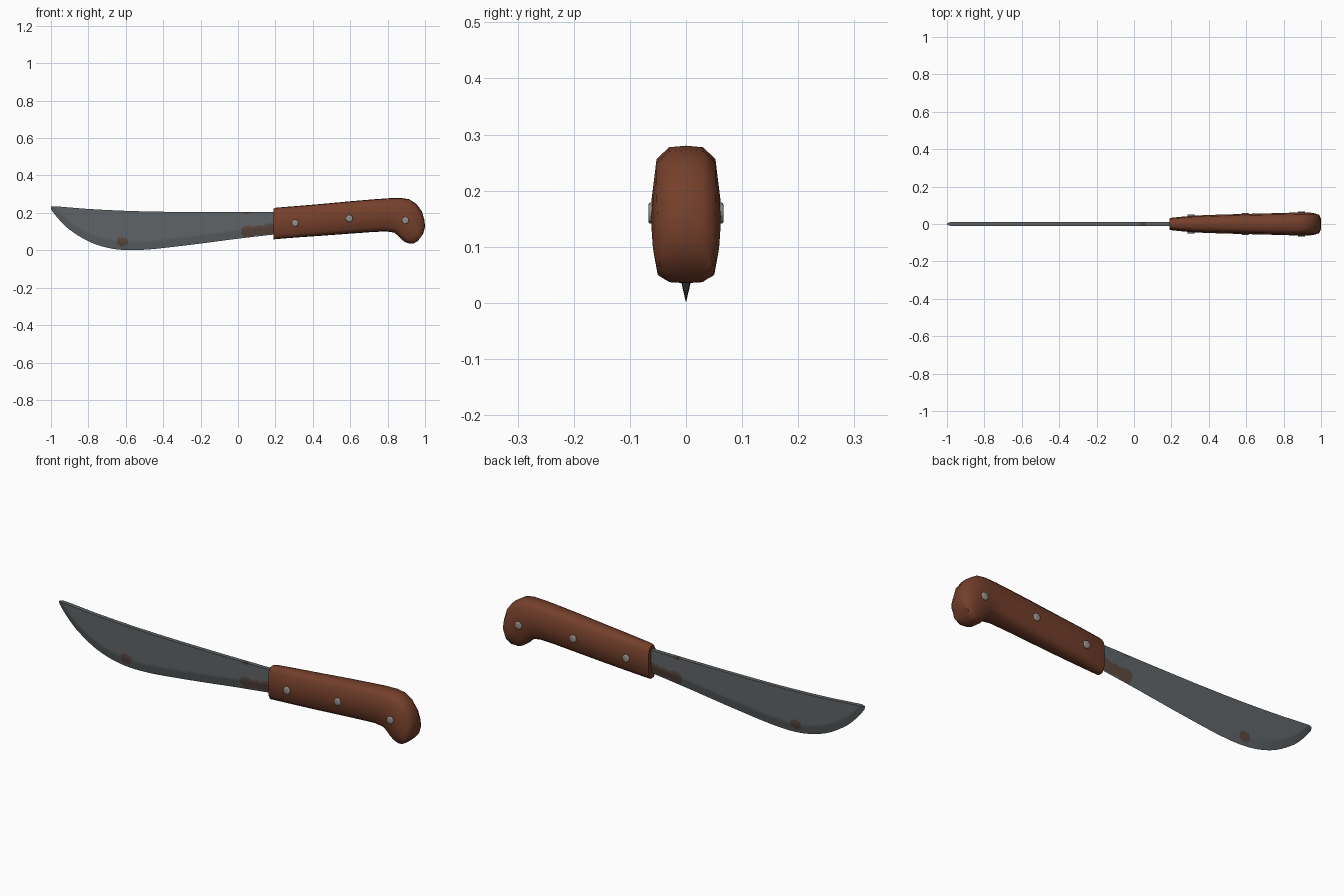
import bpy, bmesh, math
from mathutils import Matrix

if "Cube" in bpy.data.objects:
    bpy.data.objects.remove(bpy.data.objects["Cube"])


def material(name, rgb):
    m = bpy.data.materials.new(name)
    m.diffuse_color = (*rgb, 1)
    m.use_nodes = True
    m.node_tree.nodes["Principled BSDF"].inputs["Base Color"].default_value = m.diffuse_color
    return m


STEEL = material("dark steel", (0.115, 0.127, 0.135))
RUST = material("rust", (0.105, 0.066, 0.050))
WOOD = material("red brown wood", (0.175, 0.050, 0.024))
RIVET = material("rivet metal", (0.30, 0.27, 0.24))


def finish(bm, name, mats, angle):
    bmesh.ops.remove_doubles(bm, verts=bm.verts, dist=1e-5)
    bmesh.ops.recalc_face_normals(bm, faces=bm.faces)
    me = bpy.data.meshes.new(name)
    bm.to_mesh(me)
    bm.free()
    for m in mats:
        me.materials.append(m)
    ob = bpy.data.objects.new(name, me)
    bpy.context.collection.objects.link(ob)
    bpy.context.view_layer.objects.active = ob
    ob.select_set(True)
    bpy.ops.object.shade_smooth_by_angle(angle=math.radians(angle))
    ob.select_set(False)
    return ob


def curve_at(pts, x):
    """Smooth height of a profile at x (cubic Hermite through the points)."""
    n = len(pts)
    i = max(k for k in range(n - 1) if pts[k][0] <= x + 1e-9)

    def slope(k):
        a, b = pts[max(k - 1, 0)], pts[min(k + 1, n - 1)]
        return (b[1] - a[1]) / (b[0] - a[0])
    (x0, z0), (x1, z1) = pts[i], pts[i + 1]
    h = x1 - x0
    t = (x - x0) / h
    return ((2*t**3 - 3*t*t + 1) * z0 + (t**3 - 2*t*t + t) * h * slope(i)
            + (3*t*t - 2*t**3) * z1 + (t**3 - t*t) * h * slope(i + 1))


# Blade: spine and cutting edge profiles, wedge-shaped cross-section
SPINE = [(-1, .233), (-.98, .235), (-.8, .221), (-.6, .211), (-.4, .206), (-.1, .204), (.24, .205)]
EDGE = [(-1, .219), (-.985, .198), (-.95, .157), (-.9, .110), (-.8, .048), (-.7, .014), (-.6, .001),
        (-.5, .003), (-.4, .012), (-.2, .036), (0, .062), (.24, .090)]
SPOTS = [(-.62, .045, .030, .026), (.055, .100, .038, .034), (.12, .108, .06, .025),
         (.18, .115, .05, .030), (.045, .202, .016, .010)]
COLS, ROWS = 190, 26
bm = bmesh.new()
rings = []
for c in range(COLS + 1):
    x = -1 + 1.24 * c / COLS
    lo, hi = curve_at(EDGE, x), curve_at(SPINE, x)
    sides = []
    for s in (-1, 1):
        side = []
        for r in range(ROWS + 1):
            d = (hi - lo) * r / ROWS
            half = 0.0105 * min(1, d / 0.045)
            side.append(bm.verts.new((x, s * half, lo + d)))
        sides.append(side)
    rings.append(sides[0] + sides[1][::-1])
for a, b in zip(rings, rings[1:]):
    for k in range(len(a)):
        j = (k + 1) % len(a)
        if k < len(a) - 1:
            bm.faces.new((a[k], a[j], b[j], b[k]))
bm.faces.new(rings[0])
bm.faces.new(rings[-1])
# rust spots on both sides of the blade
for f in bm.faces:
    p = f.calc_center_median()
    if any(((p.x - x) / rx) ** 2 + ((p.z - z) / rz) ** 2 < 1 for x, z, rx, rz in SPOTS):
        f.material_index = 1
finish(bm, "blade", [STEEL, RUST], 35)

# Handle: twelve-sided sections (top x, top z, bottom x, bottom z, half width),
# fanning round the hooked pommel
SECTIONS = [(.19, .223, .19, .058, .030), (.205, .228, .205, .060, .034), (.32, .237, .32, .069, .045),
            (.45, .248, .45, .078, .050), (.6, .262, .6, .089, .054), (.72, .272, .71, .097, .057),
            (.80, .278, .79, .101, .059), (.87, .280, .835, .095, .061), (.915, .273, .855, .078, .062),
            (.955, .247, .872, .060, .062), (.983, .208, .893, .044, .061), (.997, .160, .918, .035, .059),
            (1.0, .125, .938, .036, .055), (.99, .088, .962, .050, .048)]
HALF = [(0, 1), (.5, .985), (.86, .87), (1, .5), (.86, .13), (.5, .015), (0, 0)]
SHAPE = HALF + [(-y, t) for y, t in HALF[-2:0:-1]]
bm = bmesh.new()
rings = []
for tx, tz, bx, bz, w in SECTIONS:
    rings.append([bm.verts.new((bx + (tx - bx) * t, y * w, bz + (tz - bz) * t)) for y, t in SHAPE])
for a, b in zip(rings, rings[1:]):
    for k in range(12):
        j = (k + 1) % 12
        bm.faces.new((a[k], a[j], b[j], b[k]))
bm.faces.new(rings[0])
bm.faces.new(rings[-1])
finish(bm, "handle", [WOOD], 50)

# Rivets: chamfered pins going right through the handle
for i, (x, z, half) in enumerate([(.305, .145, .051), (.595, .170, .060), (.895, .160, .067)]):
    bm = bmesh.new()
    bmesh.ops.create_cone(bm, cap_ends=True, segments=12, radius1=.019, radius2=.019, depth=2 * half,
                          matrix=Matrix.Translation((x, 0, z)) @ Matrix.Rotation(math.pi / 2, 4, 'X'))
    rims = [e for e in bm.edges if abs(e.verts[0].co.y - e.verts[1].co.y) < 1e-4]
    bmesh.ops.bevel(bm, geom=rims, offset=.004, segments=2, affect='EDGES', profile=.5)
    finish(bm, f"rivet_{i + 1}", [RIVET], 60)
